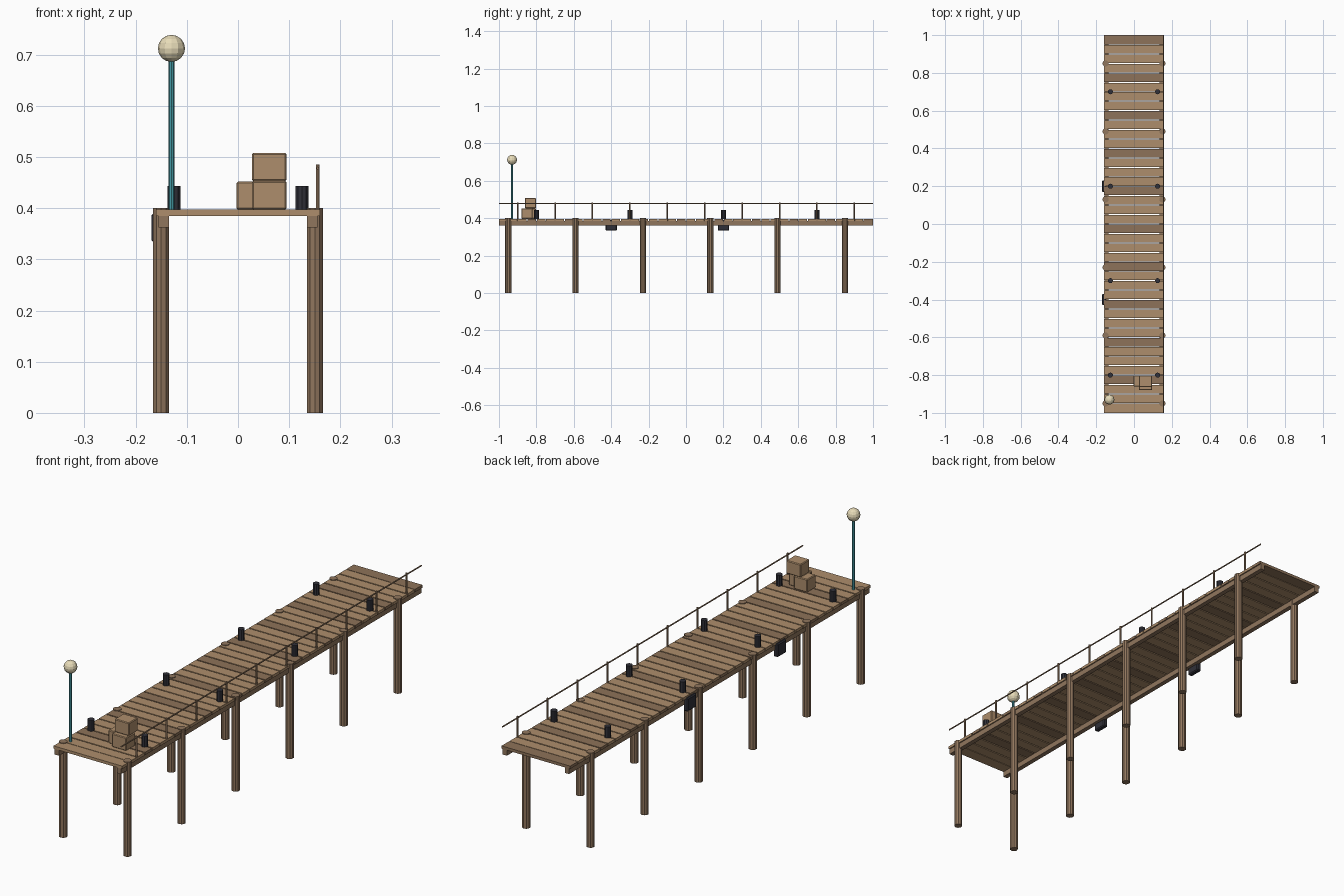
import bpy, math

if "Cube" in bpy.data.objects:
    bpy.data.objects.remove(bpy.data.objects["Cube"])


def material(name, r, g, b):
    m = bpy.data.materials.new(name)
    m.diffuse_color = (r, g, b, 1)
    m.use_nodes = True
    m.node_tree.nodes["Principled BSDF"].inputs["Base Color"].default_value = m.diffuse_color
    return m


LIGHT = material("light_wood", 0.42, 0.27, 0.15)
DARK = material("dark_wood", 0.27, 0.17, 0.10)
PILE = material("pile_wood", 0.28, 0.18, 0.11)
BLACK = material("black_rubber", 0.03, 0.03, 0.04)
TEAL = material("teal_paint", 0.06, 0.33, 0.38)
CREAM = material("lamp_glow", 0.80, 0.71, 0.48)


def finish(name, mat, bevel=0):
    o = bpy.context.object
    o.name = name
    o.data.materials.append(mat)
    if bevel:
        b = o.modifiers.new("soft_edges", "BEVEL")
        b.width, b.segments = bevel, 1
    return o


def box(name, lo, hi, mat, bevel=0):
    mid = [(a + b) / 2 for a, b in zip(lo, hi)]
    bpy.ops.mesh.primitive_cube_add(size=1, location=mid)
    bpy.context.object.scale = [b - a for a, b in zip(lo, hi)]
    bpy.ops.object.transform_apply(location=False, rotation=False, scale=True)
    return finish(name, mat, bevel)


def post(name, x, y, z0, z1, r, sides, mat):
    bpy.ops.mesh.primitive_cylinder_add(vertices=sides, radius=r, depth=z1 - z0,
                                        location=(x, y, (z0 + z1) / 2))
    return finish(name, mat)


DECK = 0.397

# Deck planks, every fourth one darker
for i in range(40):
    y = -0.975 + i * 0.05
    hw = 0.025 if i in (0, 39) else 0.0225
    box("deck_plank", (-0.16, y - hw, 0.385), (0.16, y + hw, DECK),
        DARK if i % 4 == 3 else LIGHT)

# Stringers, pilings and bollards on both sides
for s in (-1, 1):
    box("stringer", (s * 0.145 - 0.01, -1, 0.362), (s * 0.145 + 0.01, 1, 0.385), PILE)
    for i in range(6):
        post("piling", s * 0.15, -0.95 + i * 0.36, 0, 0.4, 0.0165, 10, PILE)
    for i in range(4):
        post("bollard", s * 0.125, -0.8 + i * 0.5, DECK - 0.002, 0.443, 0.0135, 10, BLACK)

# Handrail along the right side
for i in range(10):
    post("rail_post", 0.156, -0.9 + i * 0.2, 0.385, 0.485, 0.004, 6, PILE)
bpy.ops.mesh.primitive_cylinder_add(vertices=6, radius=0.003, depth=2,
                                    location=(0.156, 0, 0.478),
                                    rotation=(math.pi / 2, 0, 0))
finish("handrail", PILE)

# Fenders hanging on the left side
for y in (-0.4, 0.2):
    box("fender", (-0.169, y - 0.03, 0.333), (-0.148, y + 0.03, 0.39), BLACK, 0.004)

# Lamp at the end of the pier
post("lamp_pole", -0.13, -0.93, DECK - 0.002, 0.695, 0.0058, 8, TEAL)
bpy.ops.mesh.primitive_uv_sphere_add(segments=12, ring_count=8, radius=0.0265,
                                     location=(-0.13, -0.93, 0.712))
finish("lamp_globe", CREAM)

# Stacked crates
box("crate_left", (-0.003, -0.86, DECK), (0.06, -0.803, 0.452), LIGHT, 0.003)
box("crate_right", (0.027, -0.88, DECK), (0.095, -0.82, 0.453), LIGHT, 0.003)
box("crate_top", (0.027, -0.862, 0.453), (0.095, -0.802, 0.508), LIGHT, 0.003)
